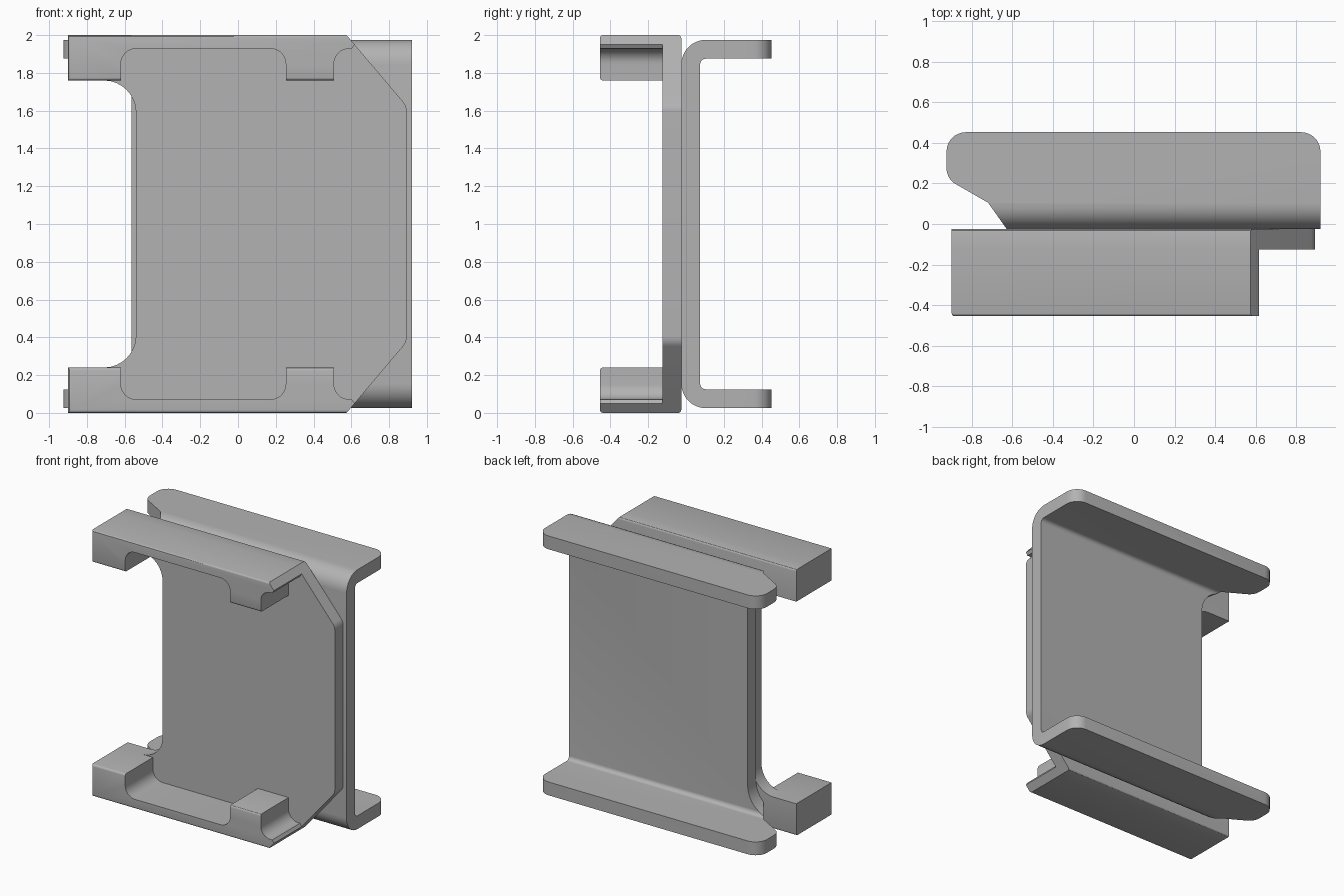
import bpy, bmesh, math
from mathutils import Vector

if "Cube" in bpy.data.objects:
    bpy.data.objects.remove(bpy.data.objects["Cube"])

grey = bpy.data.materials.new("light grey")
grey.diffuse_color = (0.45, 0.45, 0.45, 1)
grey.use_nodes = True
grey.node_tree.nodes["Principled BSDF"].inputs["Base Color"].default_value = grey.diffuse_color


def outline(points, steps=8):
    """Turn (u, v, radius) corners into a filleted 2D loop."""
    out = []
    n = len(points)
    for i, (u, v, r) in enumerate(points):
        p = Vector((u, v))
        if r == 0:
            out.append(p)
            continue
        a = (Vector(points[i - 1][:2]) - p).normalized()
        b = (Vector(points[(i + 1) % n][:2]) - p).normalized()
        half = a.angle(b) / 2
        t = r / math.tan(half)
        centre = p + (a + b).normalized() * (r / math.sin(half))
        s, e = p + a * t - centre, p + b * t - centre
        turn = math.atan2(s.x * e.y - s.y * e.x, s.dot(e))
        for k in range(steps + 1):
            w = turn * k / steps
            c, d = math.cos(w), math.sin(w)
            out.append(centre + Vector((s.x * c - s.y * d, s.x * d + s.y * c)))
    return out


def prism(name, loop, axis, lo, hi, bevel=None):
    """Extrude a 2D loop along an axis; bevel edges chosen by a rule."""
    place = {"x": lambda p, t: (t, p.x, p.y),
             "y": lambda p, t: (p.x, t, p.y),
             "z": lambda p, t: (p.x, p.y, t)}[axis]
    bm = bmesh.new()
    f = bm.faces.new([bm.verts.new(place(p, lo)) for p in loop])
    ext = bmesh.ops.extrude_face_region(bm, geom=[f])
    moved = [g for g in ext["geom"] if isinstance(g, bmesh.types.BMVert)]
    bmesh.ops.translate(bm, verts=moved, vec=Vector(place(Vector((0, 0)), hi - lo)))
    bmesh.ops.recalc_face_normals(bm, faces=bm.faces)
    if bevel:
        edges = [e for e in bm.edges if all(bevel(v.co) for v in e.verts)]
        bmesh.ops.bevel(bm, geom=edges, offset=0.015, segments=3, profile=0.5,
                        affect="EDGES", clamp_overlap=True)
    me = bpy.data.meshes.new(name)
    bm.to_mesh(me)
    bm.free()
    me.materials.append(grey)
    ob = bpy.data.objects.new(name, me)
    bpy.context.collection.objects.link(ob)
    return ob


def combine(ob, other, op):
    bpy.context.view_layer.objects.active = ob
    m = ob.modifiers.new("join", "BOOLEAN")
    m.operation, m.object, m.solver = op, other, "EXACT"
    bpy.ops.object.modifier_apply(modifier=m.name)
    bpy.data.objects.remove(other, do_unlink=True)


def mirrored(half):
    """Add the lower half of an outline, mirrored about z = 1."""
    return half + [(u, 2 - v, r) for u, v, r in reversed(half)]


# Rear channel: C section with rounded bends
Y0, Y1, YB = -0.025, 0.075, 0.453
section = mirrored([(Y1, 1.875, 0.03), (YB, 1.875, 0), (YB, 1.975, 0), (Y0, 1.975, 0.13)])
section = section[:4] + section[4:]
channel = prism("rear_channel", outline(section), "x", -1, 1)

# Plan shape: rounded flange corners and slanted left end
plan = [(0.92, -0.1, 0), (-0.575, -0.1, 0), (-0.72, 0.105, 0.03), (-0.925, 0.223, 0.09),
        (-0.925, YB, 0.095), (0.92, YB, 0.095)]
combine(channel, prism("plan_shape", outline(plan), "z", -0.2, 2.2), "INTERSECT")

# Recess that narrows the web on the left
recess = mirrored([(-1.2, 1.875, 0), (-0.565, 1.875, 0.2)])
combine(channel, prism("web_recess", outline(recess), "y", -0.3, 0.6), "DIFFERENCE")

# Front plate
plate_half = [(-0.54, 1.76, 0.17), (-0.9, 1.76, 0), (-0.9, 2, 0), (0.575, 2, 0),
              (0.893, 1.625, 0.08)]
plate = prism("front_plate", outline(mirrored(plate_half)), "y", -0.125, Y0,
              lambda c: c.y > -0.03 and (c.z > 1.999 or c.z < 0.001))

# Upper and lower lips with hooked tabs
lip = [(-0.9, 2, 0), (-0.9, 1.76, 0), (-0.62, 1.76, 0), (-0.62, 1.928, 0.08),
       (0.253, 1.928, 0.08), (0.253, 1.76, 0), (0.508, 1.76, 0), (0.508, 1.928, 0.08),
       (0.603, 1.928, 0), (0.617, 1.9505, 0), (0.575, 2, 0)]
for name, flip in (("upper_lip", False), ("lower_lip", True)):
    pts = [(u, 2 - v if flip else v, r) for u, v, r in lip]
    ob = prism(name, outline(pts), "y", -0.455, -0.125,
               lambda c: c.y < -0.45 and (abs(c.z - 1) > 0.999 or abs(c.z - 1) < 0.761))
    combine(plate, ob, "UNION")

for ob in (channel, plate):
    bpy.ops.object.select_all(action="DESELECT")
    ob.select_set(True)
    bpy.context.view_layer.objects.active = ob
    bpy.ops.object.shade_smooth_by_angle(angle=math.radians(30))
